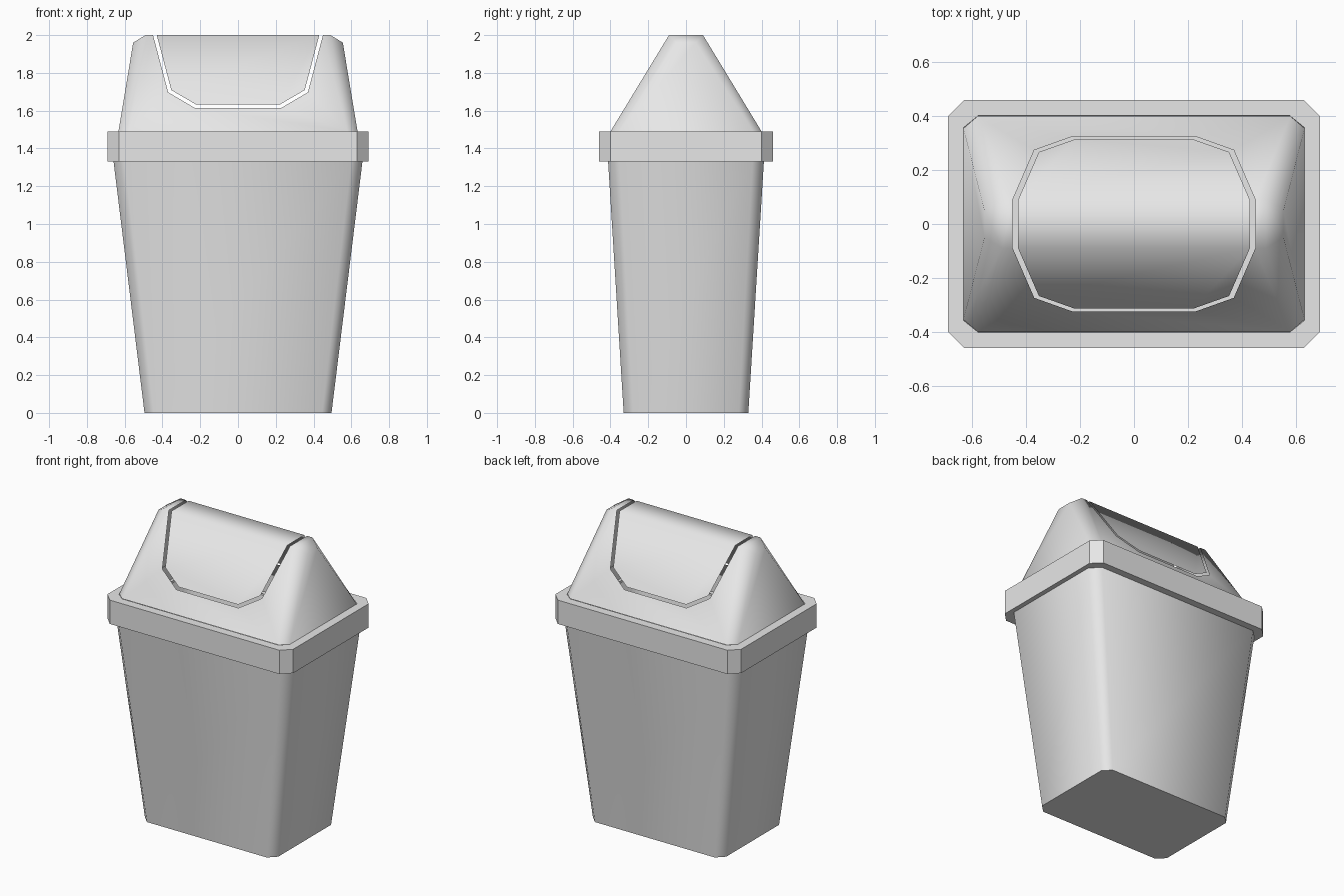
import bpy, bmesh, math

cube = bpy.data.objects.get("Cube")
if cube:
    bpy.data.objects.remove(cube, do_unlink=True)

grey = bpy.data.materials.new("light_grey_plastic")
grey.use_nodes = True
grey.diffuse_color = (0.8, 0.8, 0.8, 1)
grey.node_tree.nodes["Principled BSDF"].inputs["Base Color"].default_value = (0.8, 0.8, 0.8, 1)

RIM, TOP = 1.49, 2.0          # lid base and ridge heights
BASE_Y, RIDGE_Y = 0.40, 0.09  # lid half depths at those heights


def ring(x, y, z, cx, cy):
    """Rectangle with cut corners, counter-clockwise from above."""
    return [(x, -y + cy, z), (x, y - cy, z), (x - cx, y, z), (-x + cx, y, z),
            (-x, y - cy, z), (-x, -y + cy, z), (-x + cx, -y, z), (x - cx, -y, z)]


def finish(name, bm, angle=65):
    bmesh.ops.remove_doubles(bm, verts=bm.verts, dist=0.0001)
    mesh = bpy.data.meshes.new(name)
    bm.to_mesh(mesh)
    bm.free()
    mesh.materials.append(grey)
    obj = bpy.data.objects.new(name, mesh)
    bpy.context.collection.objects.link(obj)
    bpy.ops.object.select_all(action="DESELECT")
    obj.select_set(True)
    bpy.context.view_layer.objects.active = obj
    bpy.ops.object.shade_smooth_by_angle(angle=math.radians(angle))
    return obj


def face(bm, points):
    return bm.faces.new([bm.verts.new(p) for p in points])


def loft(bm, rings):
    """Skin successive rings of equal length."""
    for low, high in zip(rings, rings[1:]):
        for i in range(len(low)):
            j = (i + 1) % len(low)
            face(bm, [low[i], low[j], high[j], high[i]])


def on_roof(x, y):
    """Lift a plan point onto the sloped roof."""
    t = (BASE_Y - abs(y)) / (BASE_Y - RIDGE_Y)
    return (x, y, RIM + min(t, 1) * (TOP - RIM))


def slope(bm, outline, side):
    """Front (side=-1) or back (side=1) roof face from plan points."""
    points = [on_roof(-side * x, side * y) for x, y in outline]
    face(bm, points)


def mirrored(half):
    return half + [(-x, y) for x, y in reversed(half)]


# Tapered bin body with a closed floor
bm = bmesh.new()
floor = ring(0.495, 0.33, 0, 0.05, 0.05)
loft(bm, [floor, ring(0.66, 0.413, 1.34, 0.06, 0.06)])
face(bm, floor[::-1])
finish("bin_body", bm)

# Collar around the lid
bm = bmesh.new()
inner = (0.633, 0.402)
loft(bm, [ring(0.655, 0.41, 1.33, 0.06, 0.06), ring(0.69, 0.46, 1.33, 0.06, 0.06),
          ring(0.69, 0.46, RIM, 0.06, 0.06), ring(*inner, RIM, 0.055, 0.045)])
finish("lid_collar", bm, 30)

# Roof-shaped lid shell with the flap opening
bm = bmesh.new()
opening = [(0.45, RIDGE_Y), (0.37, 0.274), (0.23, 0.324)]
for side in (-1, 1):
    slope(bm, [(-0.58, BASE_Y), (0.58, BASE_Y), (0.49, RIDGE_Y)] + mirrored(opening)
          + [(-0.49, RIDGE_Y)], side)
    # ridge strip beside the flap
    s = side
    face(bm, [(s * 0.45, -s * RIDGE_Y, TOP), (s * 0.49, -s * RIDGE_Y, TOP),
              (s * 0.49, s * RIDGE_Y, TOP), (s * 0.45, s * RIDGE_Y, TOP)])
    # end wall, its two corner facets and the cut at the ridge
    base_a, base_b = (s * 0.633, -s * 0.355, RIM), (s * 0.633, s * 0.355, RIM)
    peak_a, peak_b = (s * 0.555, -s * 0.05, 1.96), (s * 0.555, s * 0.05, 1.96)
    ridge_a, ridge_b = (s * 0.49, -s * RIDGE_Y, TOP), (s * 0.49, s * RIDGE_Y, TOP)
    face(bm, [base_a, base_b, peak_b, peak_a])
    face(bm, [(s * 0.58, -s * BASE_Y, RIM), base_a, peak_a, ridge_a])
    face(bm, [base_b, (s * 0.58, s * BASE_Y, RIM), ridge_b, peak_b])
    face(bm, [peak_a, peak_b, ridge_b, ridge_a])
finish("lid_shell", bm)

# Swinging flap, separated from the shell by a narrow gap
bm = bmesh.new()
flap = [(0.43, RIDGE_Y), (0.353, 0.267), (0.22, 0.314)]
for side in (-1, 1):
    slope(bm, mirrored(flap)[::-1], side)
face(bm, [(-0.43, -RIDGE_Y, TOP), (0.43, -RIDGE_Y, TOP),
          (0.43, RIDGE_Y, TOP), (-0.43, RIDGE_Y, TOP)])
finish("swing_flap", bm)
